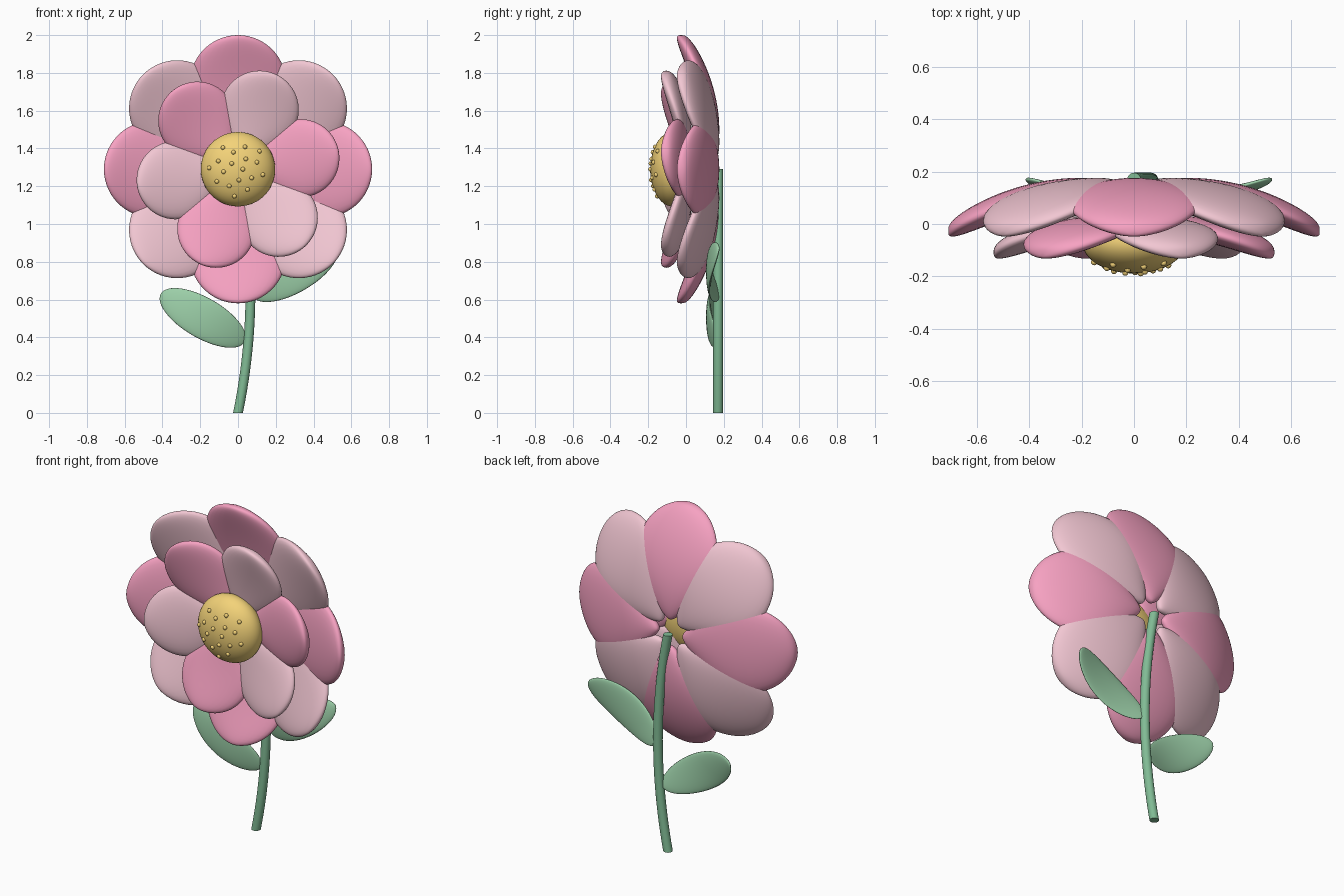
import bpy, bmesh, math
from mathutils import Matrix, Vector

if "Cube" in bpy.data.objects:
    bpy.data.objects.remove(bpy.data.objects["Cube"])


def material(name, rgb):
    m = bpy.data.materials.new(name)
    m.diffuse_color = (*rgb, 1)
    m.use_nodes = True
    m.node_tree.nodes["Principled BSDF"].inputs["Base Color"].default_value = m.diffuse_color
    return m


DARK = material("deep_pink", (0.93, 0.36, 0.54))
PALE = material("pale_pink", (0.89, 0.57, 0.65))
GOLD = material("golden", (0.90, 0.65, 0.19))
STEM = material("stem_green", (0.22, 0.50, 0.30))
LEAF = material("leaf_green", (0.33, 0.62, 0.39))
CENTER_Z = 1.29
BALL_Y, BALL_R, BALL_DEPTH = -0.072, 0.197, 0.117


def finish(name, bm, mat):
    bmesh.ops.recalc_face_normals(bm, faces=bm.faces)
    me = bpy.data.meshes.new(name)
    bm.to_mesh(me)
    bm.free()
    me.materials.append(mat)
    me.polygons.foreach_set("use_smooth", [True] * len(me.polygons))
    ob = bpy.data.objects.new(name, me)
    bpy.context.collection.objects.link(ob)
    return ob


def blade(name, mat, start, end, width, thick, bend, angle, origin, rings=32, seg=32):
    """Closed pillow-shaped blade along +x, bent in y, turned in the xz plane."""
    bm = bmesh.new()
    turn = Matrix.Translation(origin) @ Matrix.Rotation(-angle, 4, 'Y')
    mid, half = (start + end) / 2, (end - start) / 2

    def point(x, y, z):
        return bm.verts.new(turn @ Vector((x, y, z)))

    loops = []
    for i in range(1, rings):
        u = math.pi * i / rings
        x = mid - half * math.cos(u)
        w, t = width(x), thick * math.sin(u) ** 0.6 * (1 - 0.18 * math.cos(u))
        loops.append([point(x, bend(x) + t * math.sin(a), w * math.cos(a))
                      for a in (2 * math.pi * k / seg for k in range(seg))])
    for a, b in zip(loops, loops[1:]):
        for k in range(seg):
            n = (k + 1) % seg
            bm.faces.new((a[k], a[n], b[n], b[k]))
    for x, ring in ((start, loops[0]), (end, loops[-1])):
        tip = point(x, bend(x), 0)
        for k in range(seg):
            bm.faces.new((tip, ring[k], ring[(k + 1) % seg]))
    return finish(name, bm, mat)


def petal_width(start, c, radius):
    """Round outer end, tapering towards the flower centre."""
    def width(x):
        if x > c:
            return math.sqrt(max(0, radius ** 2 - (x - c) ** 2))
        s = (c - x) / (c - start)
        return radius * math.sqrt(max(0, 1 - s * s)) * (1 - 0.6 * s * s)
    return width


# Outer petals
for i in range(8):
    blade(f"outer_petal_{i + 1}", (DARK, PALE)[i % 2], 0.08, 0.71, petal_width(0.08, 0.455, 0.255),
          0.052, lambda r: 0.141 - 0.45 * (r - 0.1) ** 2, math.radians(90 + 45 * i), (0, 0, CENTER_Z))

# Inner petals
for i in range(6):
    blade(f"inner_petal_{i + 1}", (DARK, PALE)[i % 2], 0.07, 0.542, petal_width(0.07, 0.335, 0.207),
          0.047, lambda r: -0.003 - 0.5 * (r - 0.08) ** 2, math.radians(10 + 60 * i), (0, 0, CENTER_Z))

# Flower centre
bm = bmesh.new()
bmesh.ops.create_uvsphere(bm, u_segments=48, v_segments=24, radius=1,
                          matrix=Matrix.Translation((0, BALL_Y, CENTER_Z))
                          @ Matrix.Diagonal((BALL_R, BALL_DEPTH, BALL_R, 1)))
finish("flower_center", bm, GOLD)

# Pollen dots in a spiral over the centre
bm = bmesh.new()
for i in range(18):
    r, a = 0.0365 * math.sqrt(i + 0.5), i * math.radians(137.5)
    y = BALL_Y - BALL_DEPTH * math.sqrt(1 - (r / BALL_R) ** 2)
    bmesh.ops.create_uvsphere(bm, u_segments=12, v_segments=8, radius=0.012,
                              matrix=Matrix.Translation((r * math.cos(a), y, CENTER_Z + r * math.sin(a))))
finish("pollen_dots", bm, GOLD)

# Stem: gently bowed tube with capped ends
bm = bmesh.new()
rings = []
for i in range(25):
    t = i / 24
    cx = 0.264 * t * (1 - t)
    rings.append([bm.verts.new((cx + 0.026 * math.cos(a), 0.17 + 0.026 * math.sin(a), CENTER_Z * t))
                  for a in (2 * math.pi * k / 20 for k in range(20))])
for a, b in zip(rings, rings[1:]):
    for k in range(20):
        n = (k + 1) % 20
        bm.faces.new((a[k], a[n], b[n], b[k]))
bm.faces.new(rings[0])
bm.faces.new(rings[-1])
stem = finish("stem", bm, STEM)
bpy.context.view_layer.objects.active = stem
stem.select_set(True)
bpy.ops.object.shade_smooth_by_angle(angle=math.radians(40))

# Leaves
for name, x, z, deg in (("left_leaf", 0.035, 0.375, 150), ("right_leaf", 0.078, 0.617, 30)):
    blade(name, LEAF, 0, 0.512, lambda s: 0.107 * math.sqrt(max(0, 1 - ((s - 0.256) / 0.256) ** 2)),
          0.016, lambda s: 0.172 - 0.05 * 4 * (s / 0.512) * (1 - s / 0.512),
          math.radians(deg), (x, 0, z))
